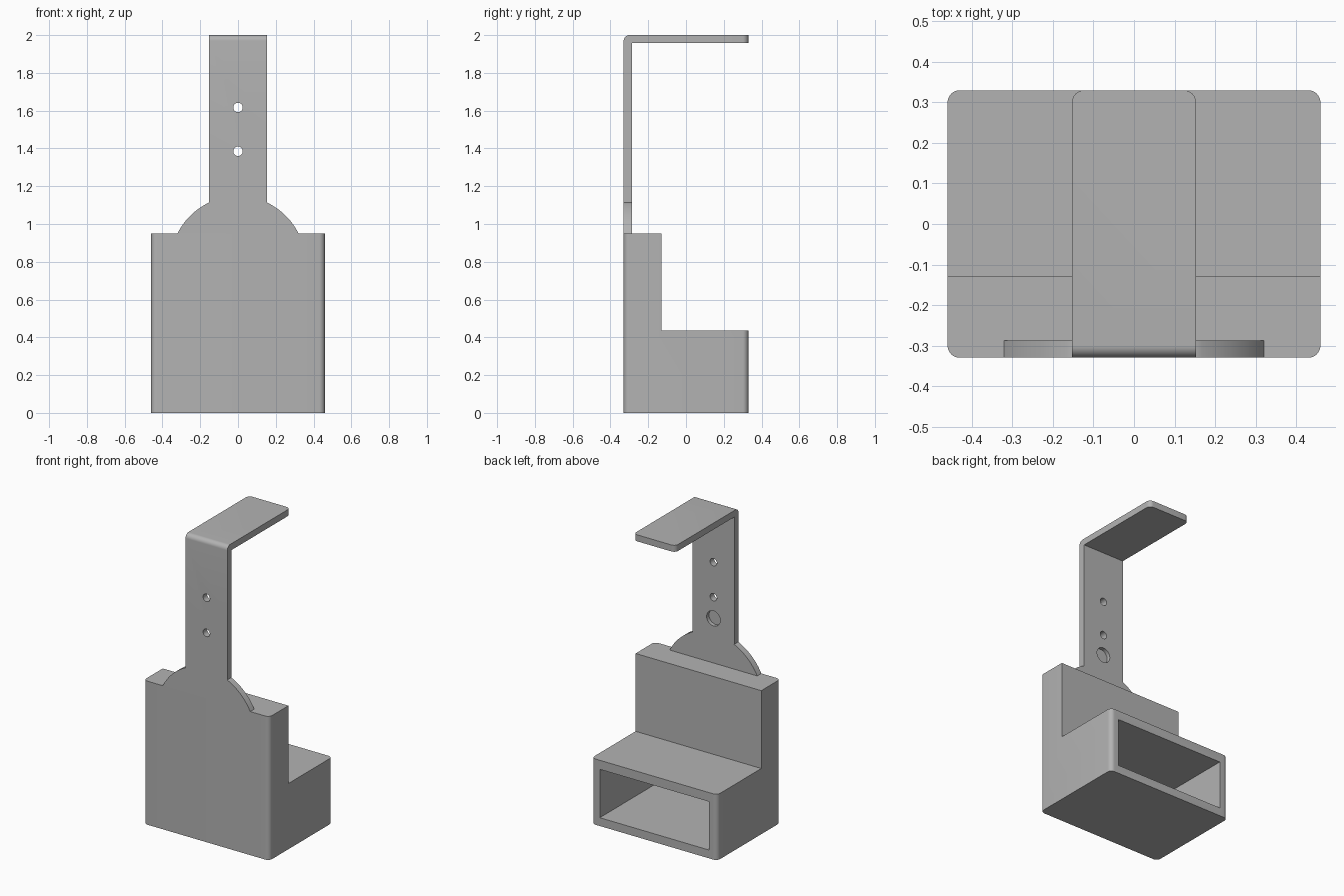
import bpy, bmesh, math
from mathutils import Vector

cube = bpy.data.objects.get("Cube")
if cube:
    bpy.data.objects.remove(cube, do_unlink=True)

grey = bpy.data.materials.new("plain grey")
grey.use_nodes = True
GREY = (0.45, 0.45, 0.45, 1)
grey.diffuse_color = GREY
grey.node_tree.nodes["Principled BSDF"].inputs["Base Color"].default_value = GREY

# Overall dimensions
W, D, R = 0.46, 0.33, 0.03            # half width, half depth, corner radius
STEP_Y, STEP_Z, BODY_Z = -0.13, 0.435, 0.95
STRAP_W, STRAP_T, TOP = 0.153, 0.043, 2.0
NECK_Z, DISC_Z, DISC_R = 1.115, 0.79, 0.358

AXES = {  # maps outline (u, v) and depth d into space
    "x": lambda u, v, d: (d, u, v),
    "y": lambda u, v, d: (u, d, v),
    "z": lambda u, v, d: (u, v, d),
}


def rounded(points, radii, steps=8):
    """Round the right-angled corners of an outline."""
    out = []
    for i, (p, r) in enumerate(zip(points, radii)):
        p = Vector(p)
        if not r:
            out.append(p)
            continue
        a = (Vector(points[i - 1]) - p).normalized() * r
        b = (Vector(points[(i + 1) % len(points)]) - p).normalized() * r
        for k in range(steps + 1):
            t = k / steps * math.pi / 2
            out.append(p + a * (1 - math.sin(t)) + b * (1 - math.cos(t)))
    return out


def prism(name, outline, axis, lo, hi):
    bm = bmesh.new()
    place = AXES[axis]
    base = bm.faces.new([bm.verts.new(place(u, v, lo)) for u, v in outline])
    grown = bmesh.ops.extrude_face_region(bm, geom=[base])["geom"]
    shift = Vector(place(0, 0, hi - lo))
    bmesh.ops.translate(bm, vec=shift, verts=[g for g in grown if isinstance(g, bmesh.types.BMVert)])
    bmesh.ops.recalc_face_normals(bm, faces=bm.faces)
    mesh = bpy.data.meshes.new(name)
    bm.to_mesh(mesh)
    bm.free()
    mesh.materials.append(grey)
    obj = bpy.data.objects.new(name, mesh)
    bpy.context.collection.objects.link(obj)
    return obj


def rect(u0, u1, v0, v1):
    return [(u0, v0), (u1, v0), (u1, v1), (u0, v1)]


def circle(cx, cz, r, n=32):
    return [(cx + r * math.cos(i * math.tau / n), cz + r * math.sin(i * math.tau / n)) for i in range(n)]


def activate(obj):
    bpy.ops.object.select_all(action="DESELECT")
    obj.select_set(True)
    bpy.context.view_layer.objects.active = obj


def boolean(target, other, operation="DIFFERENCE"):
    other.hide_render = True
    mod = target.modifiers.new("boolean", "BOOLEAN")
    mod.object, mod.operation, mod.solver = other, operation, "EXACT"
    activate(target)
    bpy.ops.object.modifier_apply(modifier=mod.name)
    bpy.data.objects.remove(other, do_unlink=True)


# Stepped body with a hollow that opens at the back
body = prism("body", rounded(rect(-W, W, -D, D), [R] * 4), "z", 0, BODY_Z)
boolean(body, prism("step_cutter", rect(STEP_Y, 1, STEP_Z, 1.5), "x", -1, 1))
boolean(body, prism("hollow_cutter", rect(-W + 0.06, W - 0.06, 0.055, STEP_Z - 0.06), "y", -D + 0.05, 1))

# Round shoulder rising from the body to the strap
a0 = math.asin((BODY_Z - DISC_Z) / DISC_R)
a1 = math.asin((NECK_Z - DISC_Z) / DISC_R)
arc = [(DISC_R * math.cos(a), DISC_Z + DISC_R * math.sin(a))
       for a in (a0 + (a1 - a0) * i / 12 for i in range(13))]
shoulder = prism("shoulder", arc + [(-x, z) for x, z in reversed(arc)], "y", -D, -D + STRAP_T)

# Bent strap: upright with a rounded outer bend and a top arm reaching back
inner = -D + STRAP_T
profile = [(-D, NECK_Z), (inner, NECK_Z), (inner, TOP - STRAP_T), (D, TOP - STRAP_T), (D, TOP), (-D, TOP)]
strap = prism("strap", rounded(profile, [0, 0, 0, 0, 0, R]), "x", -STRAP_W, STRAP_W)
plan = rounded(rect(-STRAP_W, STRAP_W, -1, D), [0, 0, R, R])
boolean(strap, prism("arm_corner_trim", plan, "z", 0.5, 2.5), "INTERSECT")

# Two screw holes and a blind round recess on the rear face
for z in (1.385, 1.617):
    boolean(strap, prism("hole_cutter", circle(0, z, 0.025), "y", -0.5, -0.2))
boolean(strap, prism("recess_cutter", circle(0, 1.245, 0.05), "y", inner - 0.025, -0.2))

for part in (body, shoulder, strap):
    activate(part)
    bpy.ops.object.shade_smooth_by_angle(angle=math.radians(30))
